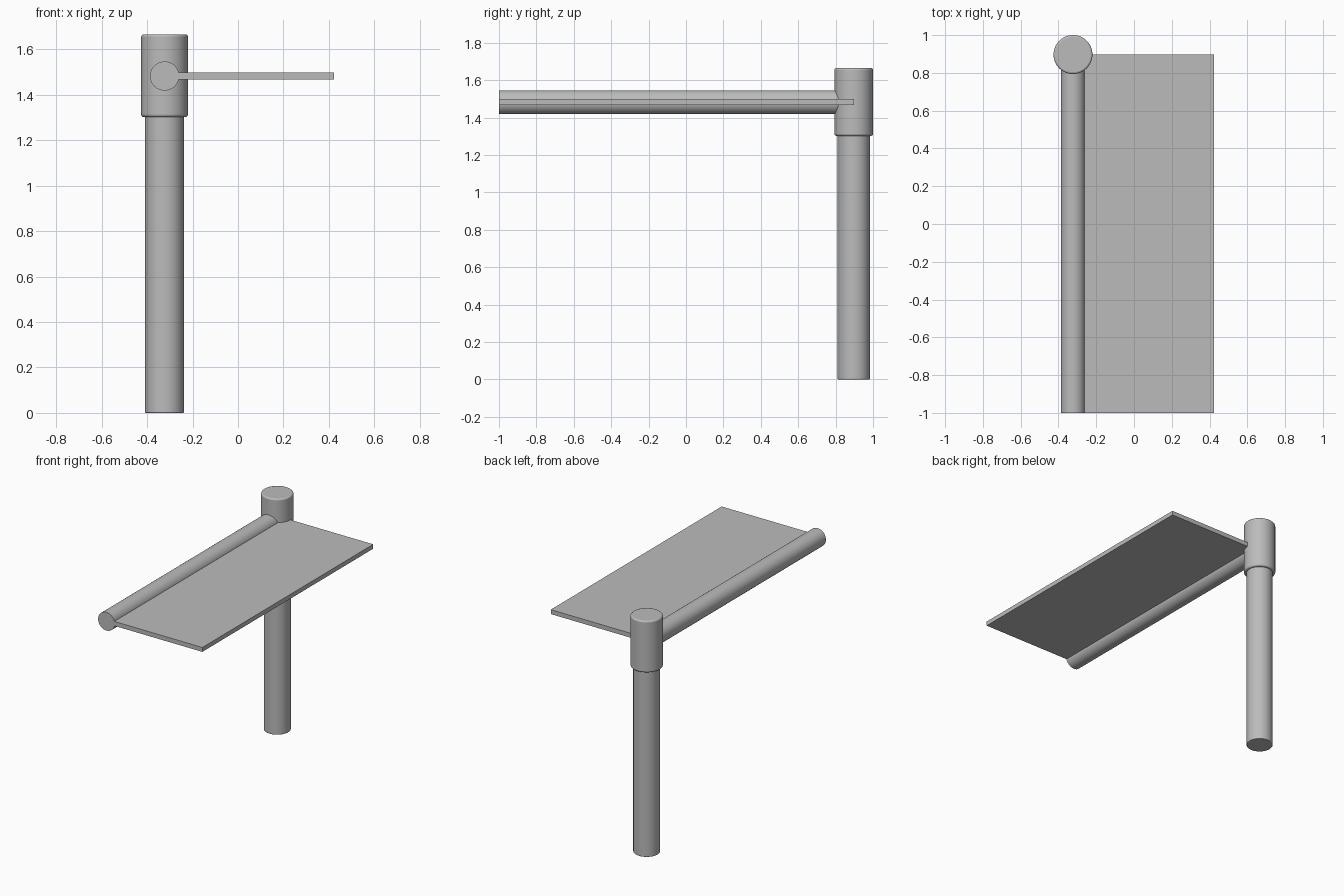
import bpy
from math import pi

cube = bpy.data.objects.get("Cube")
if cube:
    bpy.data.objects.remove(cube, do_unlink=True)

GREY = (0.5, 0.5, 0.5, 1)
metal = bpy.data.materials.new("grey metal")
metal.use_nodes = True
metal.diffuse_color = GREY
metal.node_tree.nodes["Principled BSDF"].inputs["Base Color"].default_value = GREY

POST_X, POST_Y, ARM_Z = -0.323, 0.897, 1.482


def finish(name, bevel=0.0):
    ob = bpy.context.object
    ob.name = name
    ob.data.materials.append(metal)
    if bevel:
        mod = ob.modifiers.new("rounded edges", 'BEVEL')
        mod.width = bevel
        mod.segments = 3
        mod.limit_method = 'ANGLE'
    return ob


def rod(name, radius, start, length, along_y=False, bevel=0.0):
    """Smooth cylinder running from start along +z or +y."""
    x, y, z = start
    half = length / 2
    centre = (x, y + half, z) if along_y else (x, y, z + half)
    bpy.ops.mesh.primitive_cylinder_add(
        vertices=64, radius=radius, depth=length, location=centre,
        rotation=(-pi / 2 if along_y else 0, 0, 0))
    ob = finish(name, bevel)
    bpy.ops.object.shade_smooth_by_angle()
    return ob


# Upright post and the wider sleeve on its top
rod("post", 0.086, (POST_X, POST_Y, 0), 1.32, bevel=0.004)
rod("top_sleeve", 0.103, (POST_X, POST_Y, 1.302), 0.363, bevel=0.01)

# Horizontal arm reaching forward from the sleeve
rod("arm", 0.064, (POST_X, -1, ARM_Z), 1 + POST_Y, along_y=True)

# Thin flat panel running alongside the arm
bpy.ops.mesh.primitive_cube_add(size=1, location=((POST_X + 0.423) / 2, (POST_Y - 1) / 2, ARM_Z + 0.001))
bpy.context.object.scale = (0.423 - POST_X, 1 + POST_Y, 0.031)
bpy.ops.object.transform_apply(location=False, rotation=False, scale=True)
finish("panel")
